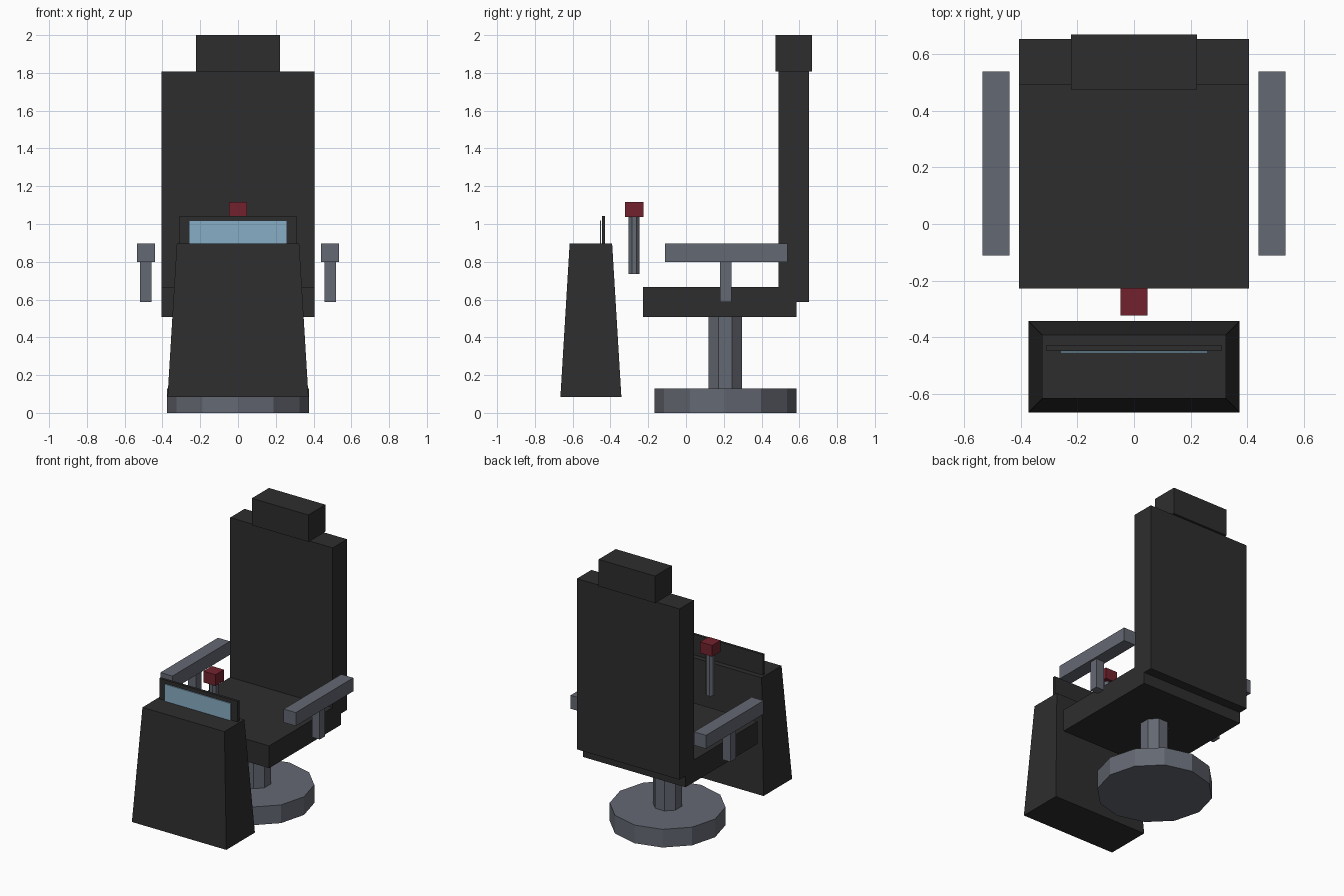
import bpy, bmesh, math

if "Cube" in bpy.data.objects:
    bpy.data.objects.remove(bpy.data.objects["Cube"])


def material(name, rgb):
    m = bpy.data.materials.new(name)
    m.diffuse_color = (*rgb, 1)
    m.use_nodes = True
    m.node_tree.nodes["Principled BSDF"].inputs["Base Color"].default_value = m.diffuse_color
    return m


DARK = material("charcoal", (0.027, 0.027, 0.027))
GREY = material("steel grey", (0.127, 0.138, 0.168))
RED = material("dark red", (0.168, 0.016, 0.027))
BLUE = material("screen blue", (0.25, 0.42, 0.56))


def finish(name, bm, mat):
    mesh = bpy.data.meshes.new(name)
    bm.to_mesh(mesh)
    bm.free()
    mesh.materials.append(mat)
    obj = bpy.data.objects.new(name, mesh)
    bpy.context.collection.objects.link(obj)
    return obj


def box(name, x, y, z, mat, taper=0.0):
    """Box from (min, max) ranges; taper pulls the top in on every side."""
    bm = bmesh.new()
    bmesh.ops.create_cube(bm, size=1)
    for v in bm.verts:
        t = taper if v.co.z > 0 else 0
        v.co = [(r[0] + i if c < 0 else r[1] - i)
                for c, r, i in zip(v.co, (x, y, z), (t, t, 0))]
    return finish(name, bm, mat)


def cylinder(name, y, z, radius, sides, mat, turn=0.0):
    bm = bmesh.new()
    bmesh.ops.create_cone(bm, cap_ends=True, segments=sides, radius1=radius,
                          radius2=radius, depth=z[1] - z[0])
    obj = finish(name, bm, mat)
    obj.location = (0, y, (z[0] + z[1]) / 2)
    obj.rotation_euler.z = turn
    return obj


# Swivel base
cylinder("base_disc", 0.208, (0, 0.13), 0.376, 12, GREY)
cylinder("base_post", 0.208, (0.13, 0.51), 0.095, 8, GREY, math.pi / 8)

# Chair
box("seat", (-0.405, 0.405), (-0.227, 0.584), (0.508, 0.667), DARK)
box("backrest", (-0.405, 0.405), (0.49, 0.652), (0.588, 1.808), DARK)
box("headrest", (-0.223, 0.223), (0.475, 0.668), (1.808, 2.0), DARK)

# Armrests and their supports
for side, s in (("left", -1), ("right", 1)):
    box(side + "_armrest", sorted((s * 0.44, s * 0.535)), (-0.112, 0.538),
        (0.8, 0.896), GREY)
    box(side + "_armrest_support", sorted((s * 0.457, s * 0.52)),
        (0.18, 0.241), (0.588, 0.8), GREY)

# Control lever
cylinder("lever_rod", -0.275, (0.735, 1.036), 0.031, 8, GREY, math.pi / 8)
box("lever_knob", (-0.048, 0.048), (-0.322, -0.226), (1.036, 1.116), RED)

# Console with tapered body and screen
box("console", (-0.373, 0.373), (-0.665, -0.342), (0.083, 0.896), DARK, 0.049)
box("screen_frame", (-0.31, 0.31), (-0.446, -0.428), (0.85, 1.043), DARK)
box("screen", (-0.26, 0.26), (-0.456, -0.449), (0.87, 1.018), BLUE)
